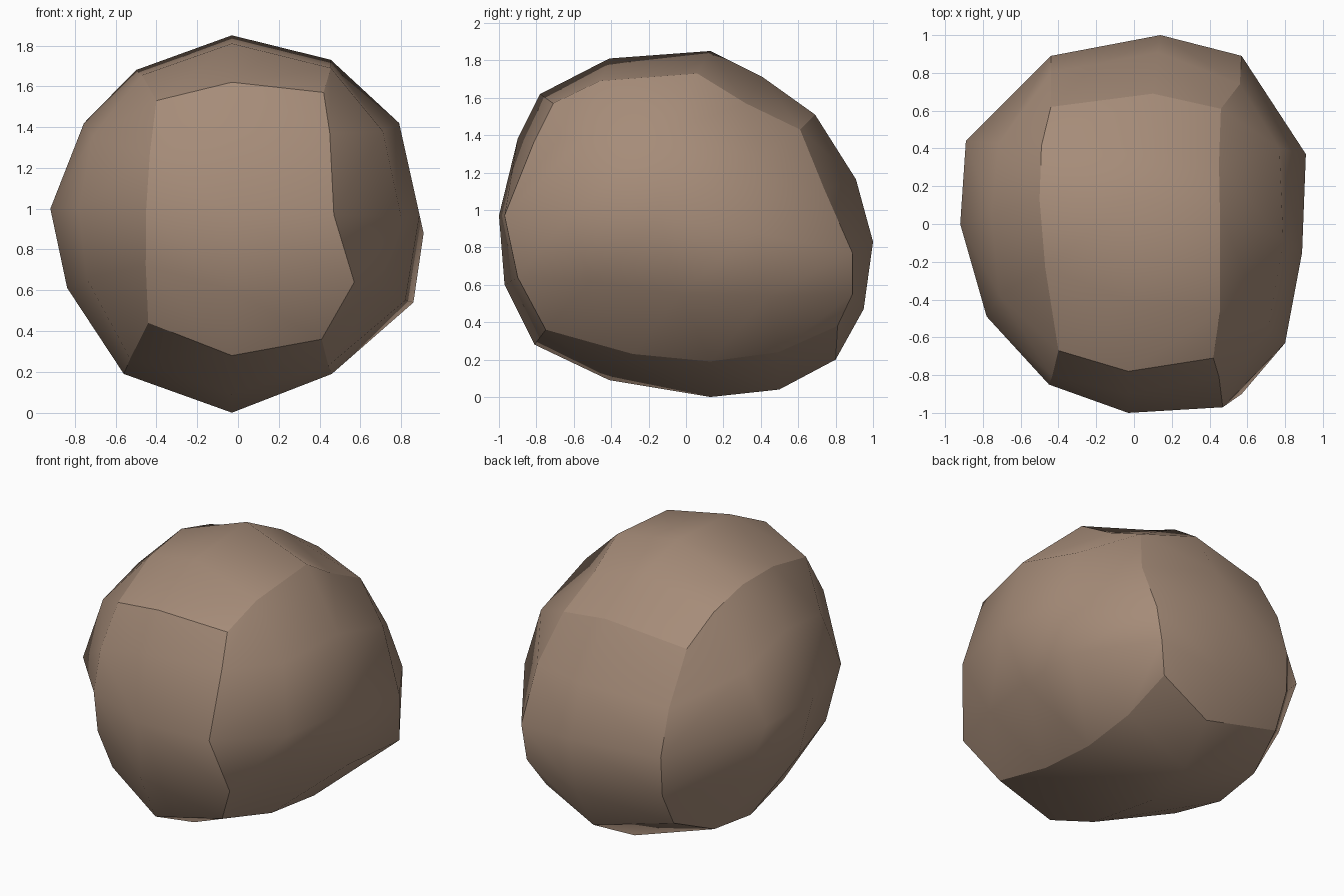
import bpy, bmesh
from mathutils import Vector

if "Cube" in bpy.data.objects:
    bpy.data.objects.remove(bpy.data.objects["Cube"])

# Boulder: a 2 x 4 x 4 box grid bent through a 3 x 3 x 3 control lattice.
# CAGE[x layer][z row][y column]; y runs front to back, z bottom to top
CAGE = [
    [[(-.44, -.67, .44), (-.56, .13, .19), (-.45, .77, .35)],
     [(-.45, -.85, 1.0), (-.92, .0, 1.0), (-.44, .89, .82)],
     [(-.40, -.67, 1.53), (-.50, .13, 1.68), (-.44, .62, 1.43)]],
    [[(-.03, -.81, .28), (-.03, .13, 0), (.11, .80, .20)],
     [(-.03, -1.0, .97), (0, 0, 1), (.14, 1.0, .83)],
     [(-.03, -.78, 1.62), (-.03, .13, 1.85), (.10, .69, 1.51)]],
    [[(.41, -.75, .36), (.46, .13, .19), (.445, .81, .38)],
     [(.47, -.97, .97), (.89, -.15, .97), (.57, .89, .77)],
     [(.42, -.71, 1.57), (.455, .06, 1.73), (.46, .61, 1.43)]],
]
# Dents and bumps that leave the smooth lattice: (x, y, z) index -> position
BUMPS = {
    (2, 3, 1): (.86, .44, .54), (2, 3, 2): (.91, .37, .88),
    (2, 0, 1): (.57, -.90, .64), (2, 3, 4): (.45, .32, 1.57),
    (0, 3, 2): (-.89, .44, .98), (0, 1, 2): (-.78, -.49, 1.0),
    (1, 1, 4): (-.03, -.41, 1.81), (1, 3, 4): (.03, .41, 1.71),
    (1, 0, 3): (-.03, -.90, 1.38), (2, 1, 4): (.455, -.46, 1.69),
    (1, 1, 0): (-.03, -.41, .09), (1, 0, 1): (-.03, -.97, .60),
    (1, 4, 1): (.13, .95, .47), (2, 1, 2): (.80, -.63, .96),
    (2, 1, 3): (.71, -.55, 1.38), (2, 2, 3): (.79, -.09, 1.42),
    (0, 2, 3): (-.755, .05, 1.42), (2, 4, 3): (.56, .74, 1.11),
    (2, 3, 3): (.77, .40, 1.28), (2, 2, 1): (.82, -.03, .55),
    (2, 0, 3): (.45, -.81, 1.37), (2, 4, 1): (.53, .89, .55),
}


def weights(t):
    return (2 * (t - .5) * (t - 1), 4 * t * (1 - t), 2 * t * (t - .5))


def point(i, j, k):
    if (i, j, k) in BUMPS:
        return Vector(BUMPS[(i, j, k)])
    p = Vector()
    for b, wz in enumerate(weights(k / 4)):
        for a, wy in enumerate(weights(j / 4)):
            p += Vector(CAGE[i][b][a]) * wz * wy
    return p


bm = bmesh.new()
verts = {}


def vert(idx):
    if idx not in verts:
        verts[idx] = bm.verts.new(point(*idx))
    return verts[idx]


# Six sides of the grid
SIZE = (2, 4, 4)
for axis in range(3):
    u, v = (axis + 1) % 3, (axis + 2) % 3
    for end in (0, SIZE[axis]):
        for a in range(SIZE[u]):
            for b in range(SIZE[v]):
                quad = []
                for da, db in ((0, 0), (1, 0), (1, 1), (0, 1)):
                    idx = [0, 0, 0]
                    idx[axis], idx[u], idx[v] = end, a + da, b + db
                    quad.append(vert(tuple(idx)))
                f = bm.faces.new(quad if end else quad[::-1])
                f.smooth = True

# Crisp ridges where two sides meet
side = {}
for idx, vt in verts.items():
    side[vt] = {(ax, n) for ax, n in enumerate(idx) if n in (0, SIZE[ax])}
for e in bm.edges:
    a, b = e.verts
    if len(side[a] & side[b]) >= 2:
        e.smooth = False

mesh = bpy.data.meshes.new("boulder")
bm.to_mesh(mesh)
bm.free()
boulder = bpy.data.objects.new("boulder", mesh)
bpy.context.collection.objects.link(boulder)

# Brown stone
stone = bpy.data.materials.new("brown stone")
stone.diffuse_color = (0.38, 0.262, 0.19, 1)
stone.use_nodes = True
stone.node_tree.nodes["Principled BSDF"].inputs["Base Color"].default_value = stone.diffuse_color
mesh.materials.append(stone)
